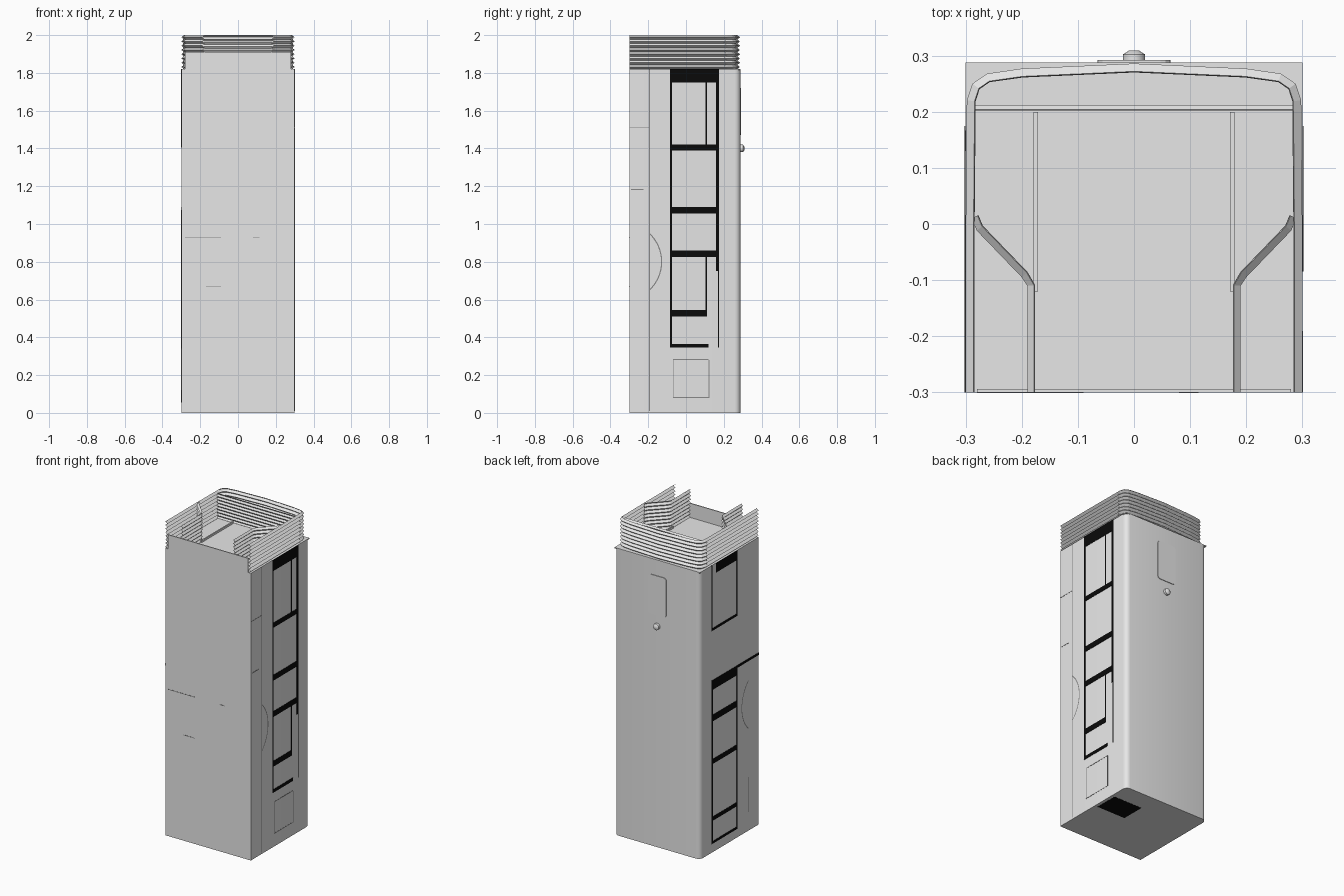
import bpy
import bmesh
from math import sin, cos, radians
from mathutils import Vector, Matrix

default_cube = bpy.data.objects.get("Cube")
if default_cube:
    bpy.data.objects.remove(default_cube, do_unlink=True)


def make_material(name, value):
    mat = bpy.data.materials.new(name)
    mat.use_nodes = True
    color = (value, value, value, 1)
    mat.diffuse_color = color
    mat.node_tree.nodes["Principled BSDF"].inputs["Base Color"].default_value = color
    return mat


GREY = make_material("light grey", 0.8)
SEAM = make_material("seam grey", 0.25)
BLACK = make_material("black", 0.003)

HALF, BACK, FRONT, DECK, TOP = 0.3, 0.288, -0.3, 1.82, 2.0


def finish(bm, name, mat, smooth=False):
    mesh = bpy.data.meshes.new(name)
    bm.to_mesh(mesh)
    bm.free()
    mesh.materials.append(mat)
    obj = bpy.data.objects.new(name, mesh)
    bpy.context.collection.objects.link(obj)
    if smooth:
        bpy.ops.object.select_all(action="DESELECT")
        obj.select_set(True)
        bpy.context.view_layer.objects.active = obj
        bpy.ops.object.shade_smooth_by_angle(angle=radians(35))
    return obj


def boxes(name, mat, spans):
    """One object from boxes given as (x0, x1, y0, y1, z0, z1)."""
    bm = bmesh.new()
    for x0, x1, y0, y1, z0, z1 in spans:
        size = Matrix.Diagonal((x1 - x0, y1 - y0, z1 - z0, 1))
        centre = Vector((x0 + x1, y0 + y1, z0 + z1)) / 2
        bmesh.ops.create_cube(bm, size=1, matrix=Matrix.Translation(centre) @ size)
    return finish(bm, name, mat)


def side_strips(name, mat, sign, spans, lift):
    """Thin strips on a side wall, given as (y0, y1, z0, z1)."""
    a, b = sorted((sign * (HALF - 0.004), sign * (HALF + lift)))
    return boxes(name, mat, [(a, b, *s) for s in spans])


def pleated_wall(name, path, z0, z1, folds, depth):
    """Zigzag sheet that follows a plan path."""
    pts = [Vector(p) for p in path]
    normals = []
    for i in range(len(pts)):
        d = pts[min(i + 1, len(pts) - 1)] - pts[max(i - 1, 0)]
        normals.append(Vector((-d.y, d.x)).normalized())
    bm = bmesh.new()
    rows = []
    for k in range(2 * folds + 1):
        inset = 0 if k % 2 else depth
        z = z0 + (z1 - z0) * k / (2 * folds)
        rows.append([bm.verts.new((*(p - n * inset), z)) for p, n in zip(pts, normals)])
    for low, high in zip(rows, rows[1:]):
        for i in range(len(pts) - 1):
            bm.faces.new((low[i + 1], low[i], high[i], high[i + 1]))
    obj = finish(bm, name, GREY)
    mod = obj.modifiers.new("sheet", "SOLIDIFY")
    mod.thickness = 0.002
    return obj


# Cabinet body with rounded upright edges
bm = bmesh.new()
bmesh.ops.create_cube(bm, size=1)
for v in bm.verts:
    v.co = (v.co.x * 2 * HALF, BACK if v.co.y > 0 else FRONT,
            DECK - 0.004 if v.co.z > 0 else 0)
rear = [e for e in bm.edges if abs(e.verts[0].co.z - e.verts[1].co.z) > 1
        and e.verts[0].co.y > 0]
bmesh.ops.bevel(bm, geom=rear, offset=0.03, segments=4, profile=0.5, affect="EDGES")
finish(bm, "cabinet_body", GREY, smooth=True)

# Square deck and low front panel
boxes("top_deck", GREY, [(-HALF, HALF, FRONT, BACK, DECK - 0.006, DECK)])
boxes("front_upper_panel", GREY, [(-0.28, 0.28, FRONT, FRONT + 0.006, DECK, 1.91)])
boxes("deck_rails", GREY,
      [(s * 0.175 - 0.004, s * 0.175 + 0.004, -0.12, 0.2, DECK, DECK + 0.012) for s in (-1, 1)])

# Pleated collar: outer wall, rear inner wall, and angled inner walls
half_path = [(-HALF, FRONT), (-HALF, 0), (-0.298, 0.22), (-0.288, 0.25),
             (-0.262, 0.268), (-0.2, 0.277)]
outer = half_path + [(0, 0.286)] + [(-x, y) for x, y in reversed(half_path)]
pleated_wall("collar_outer", outer, DECK, TOP, 8, 0.014)
pleated_wall("collar_rear_inner", [(-0.29, 0.212), (0.29, 0.212)], DECK, TOP - 0.02, 8, 0.008)
for side, sign in (("right", -1), ("left", 1)):
    path = [(0.29, 0.01), (0.28, -0.012), (0.2, -0.095), (0.19, -0.11), (0.19, FRONT)]
    path = [(sign * x, y) for x, y in path]
    if sign < 0:
        path.reverse()
    pleated_wall(side + "_collar_inner", path, DECK, TOP, 8, 0.012)

# Black rack openings, left wall
Y0, Y1, YM = -0.085, 0.175, 0.11
side_strips("left_rack_gaps", BLACK, 1, [
    (Y0, Y1, 1.75, DECK), (Y0, Y1, 1.39, 1.42), (Y0, Y1, 1.055, 1.09),
    (Y0, Y1, 0.825, 0.86), (Y0, YM, 0.51, 0.545), (Y0, YM + 0.01, 0.345, 0.365),
    (Y0, Y0 + 0.01, 0.345, DECK), (YM - 0.008, YM, 1.42, 1.75),
    (YM - 0.008, YM, 0.53, 0.83), (0.158, Y1, 0.75, DECK),
    (Y1 - 0.005, Y1, 0.345, 0.75)], 0.002)

# Black rack openings, right wall
side_strips("right_rack_gaps", BLACK, -1, [
    (Y0, 0.13, 1.76, DECK), (Y0, Y1, 1.405, 1.42), (FRONT, Y1, 1.075, 1.09),
    (Y0, Y1, 1.03, 1.08), (Y0, Y1, 0.83, 0.87), (Y0, Y1, 0.56, 0.59),
    (Y0, Y1, 0.2, 0.225), (Y0, Y1, 0.055, 0.07), (Y0, Y0 + 0.008, 1.41, DECK),
    (Y1 - 0.008, Y1, 1.41, DECK), (Y0, Y0 + 0.008, 0.06, 1.08),
    (Y1 - 0.014, Y1, 0.06, 1.08)], 0.002)

# Door seams on the side walls
W, DOOR = 0.004, -0.195
side_strips("left_door_seams", SEAM, 1, [
    (DOOR, DOOR + W, 0.01, DECK), (FRONT, DOOR, 1.51, 1.51 + W),
    (FRONT + 0.01, DOOR - 0.03, 1.18, 1.18 + W),
    (-0.07, 0.12, 0.28, 0.28 + W), (-0.07, 0.12, 0.08, 0.08 + W),
    (-0.07, -0.07 + W, 0.08, 0.28), (0.12, 0.12 + W, 0.08, 0.28)], 0.001)
side_strips("right_door_seams", SEAM, -1, [(DOOR, DOOR + W, 0.12, 0.34)], 0.001)

# Curved handle seams
for side, sign in (("right", -1), ("left", 1)):
    bm = bmesh.new()
    pairs = []
    for k in range(17):
        a = radians(-47 + 94 * k / 16)
        pairs.append([bm.verts.new((sign * (HALF + 0.001), -0.335 + r * cos(a), 0.8 + r * sin(a)))
                      for r in (0.203, 0.209)])
    for p, q in zip(pairs, pairs[1:]):
        quad = (p[0], p[1], q[1], q[0])
        bm.faces.new(quad if sign > 0 else quad[::-1])
    finish(bm, side + "_handle_seam", SEAM)

# Front seams
boxes("front_seams", SEAM, [(x0, x1, FRONT - 0.001, FRONT + 0.004, z, z + W) for x0, x1, z in (
    (-0.28, -0.09, 0.928), (0.08, 0.115, 0.928), (-0.17, -0.09, 0.668))])

# Rear hatch with rounded corners
bm = bmesh.new()
bmesh.ops.create_cube(bm, size=1, matrix=Matrix.Translation((0, BACK, 1.595))
                      @ Matrix.Diagonal((0.13, 0.008, 0.25, 1)))
corners = [e for e in bm.edges if abs(e.verts[0].co.y - e.verts[1].co.y) > 0.001]
bmesh.ops.bevel(bm, geom=corners, offset=0.018, segments=3, profile=0.5, affect="EDGES")
finish(bm, "rear_hatch", GREY)

# Rear knob: short stem and tapered cap
bm = bmesh.new()
for r1, r2, y0, y1 in ((0.02, 0.02, BACK - 0.005, 0.302), (0.02, 0.009, 0.302, 0.309)):
    place = Matrix.Translation((0, (y0 + y1) / 2, 1.4)) @ Matrix.Rotation(radians(-90), 4, "X")
    bmesh.ops.create_cone(bm, cap_ends=True, segments=16, radius1=r1, radius2=r2,
                          depth=y1 - y0, matrix=place)
finish(bm, "rear_knob", GREY, smooth=True)

# Underside vent
boxes("underside_vent", BLACK, [(0.08, 0.28, 0.01, 0.16, -0.001, 0.004)])
